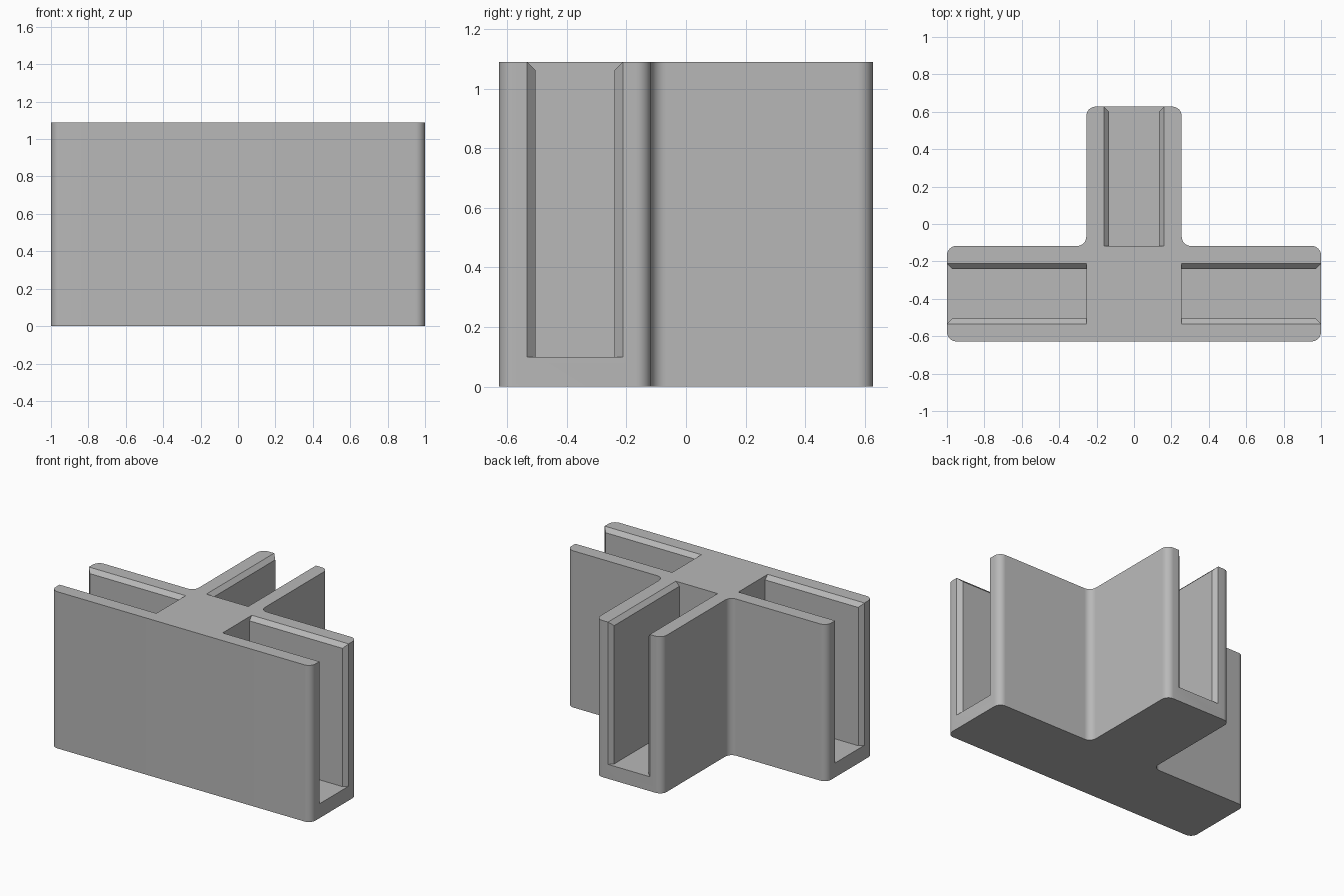
import bpy, bmesh, math
from mathutils import Matrix

cube = bpy.data.objects.get("Cube")
if cube:
    bpy.data.objects.remove(cube, do_unlink=True)

HEIGHT = 1.09
HALF = 0.255        # half width of each arm
HUB_Y = -0.3725     # where the three arms meet
BACK = HUB_Y + 1
FLOOR = 0.10        # slot floor
SLOT = 0.133        # slot half width
LEAD = 0.028        # lead-in chamfer at the slot mouth
RADIUS = 0.05

grey = bpy.data.materials.new("matte grey")
grey.use_nodes = True
colour = (0.48, 0.48, 0.48, 1)
grey.diffuse_color = colour
grey.node_tree.nodes["Principled BSDF"].inputs["Base Color"].default_value = colour


def make_object(name, bm):
    bmesh.ops.recalc_face_normals(bm, faces=bm.faces[:])
    mesh = bpy.data.meshes.new(name)
    bm.to_mesh(mesh)
    bm.free()
    mesh.materials.append(grey)
    obj = bpy.data.objects.new(name, mesh)
    bpy.context.scene.collection.objects.link(obj)
    return obj


# T-shaped block with rounded upright corners
def make_body():
    near, far = HUB_Y - HALF, HUB_Y + HALF
    half = [(1, near), (1, far), (HALF, far), (HALF, BACK)]
    outline = half + [(-x, y) for x, y in reversed(half)]
    bm = bmesh.new()
    base = bm.faces.new([bm.verts.new((x, y, 0)) for x, y in outline])
    top = bmesh.ops.extrude_face_region(bm, geom=[base])["geom"]
    verts = [g for g in top if isinstance(g, bmesh.types.BMVert)]
    bmesh.ops.translate(bm, verts=verts, vec=(0, 0, HEIGHT))
    upright = [e for e in bm.edges if abs(e.verts[0].co.z - e.verts[1].co.z) > 0.5]
    bmesh.ops.bevel(bm, geom=upright, offset=RADIUS, offset_type='OFFSET',
                    segments=8, profile=0.5, affect='EDGES')
    return make_object("three_way_bracket", bm)


# Slot cutter along +x, flaring at the end and the top with a mitred corner
def make_slot_cutter(name, angle):
    over = 0.02
    end, top, wide = 1 + over, HEIGHT + over, SLOT + LEAD + over
    flare_x, flare_z = 1 - LEAD, HEIGHT - LEAD
    side = [(HALF, FLOOR, SLOT), (flare_x, FLOOR, SLOT), (end, FLOOR, wide),
            (end, top, wide), (HALF, top, wide), (HALF, flare_z, SLOT),
            (flare_x, flare_z, SLOT)]
    bm = bmesh.new()
    a, b = [[bm.verts.new((x, s * y, z)) for x, z, y in side] for s in (1, -1)]
    for v in (a, b):
        bm.faces.new((v[0], v[1], v[6], v[5]))
        bm.faces.new((v[1], v[2], v[3], v[6]))
        bm.faces.new((v[5], v[6], v[3], v[4]))
    for loop in ((0, 1, 2), (2, 3), (3, 4), (4, 5, 0)):
        bm.faces.new([a[i] for i in loop] + [b[i] for i in reversed(loop)])
    place = Matrix.Translation((0, HUB_Y, 0)) @ Matrix.Rotation(angle, 4, 'Z')
    bmesh.ops.transform(bm, matrix=place, verts=bm.verts[:])
    cutter = make_object(name, bm)
    cutter.hide_render = True
    return cutter


body = make_body()
bpy.ops.object.select_all(action='DESELECT')
bpy.context.view_layer.objects.active = body
body.select_set(True)

# Cut one slot in each arm
for name, angle in (("left", 0), ("back", math.pi / 2), ("right", math.pi)):
    cutter = make_slot_cutter(name + "_slot_cutter", angle)
    cut = body.modifiers.new(name + "_slot", 'BOOLEAN')
    cut.operation = 'DIFFERENCE'
    cut.solver = 'EXACT'
    cut.object = cutter
    bpy.ops.object.modifier_apply(modifier=cut.name)
    bpy.data.objects.remove(cutter, do_unlink=True)

bpy.ops.object.shade_smooth_by_angle(angle=math.radians(30))
